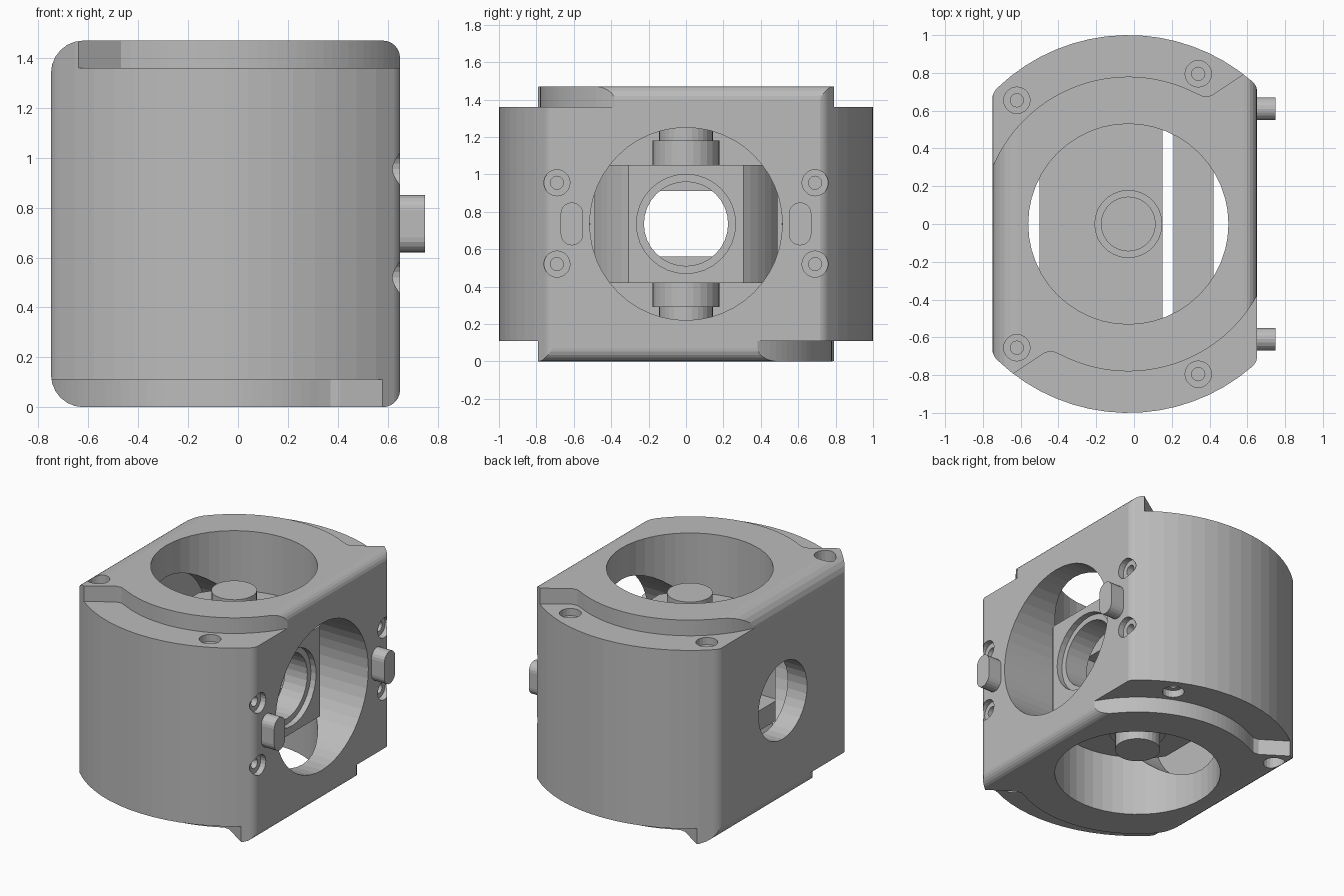
import bpy, bmesh
from math import sin, cos, pi, atan2, sqrt, radians
from mathutils import Matrix

cube = bpy.data.objects.get("Cube")
if cube:
    bpy.data.objects.remove(cube)

grey = bpy.data.materials.new("machined_grey")
grey.use_nodes = True
grey.diffuse_color = (0.5, 0.5, 0.5, 1)
grey.node_tree.nodes["Principled BSDF"].inputs["Base Color"].default_value = (0.5, 0.5, 0.5, 1)

H = 1.47          # housing height
MID = H / 2
CX = -0.03        # bore axis in x


def arc(u, v, r, a0, a1, n):
    return [(u + r * cos(a0 + (a1 - a0) * i / n), v + r * sin(a0 + (a1 - a0) * i / n))
            for i in range(n + 1)]


def circle(u, v, r, n=40):
    return arc(u, v, r, 0, 2 * pi, n)[:-1]


def rect(u0, v0, u1, v1):
    return [(u0, v0), (u1, v0), (u1, v1), (u0, v1)]


def prism(name, pts, axis, lo, hi):
    """Extrude a 2D outline along an axis."""
    place = {"x": lambda p, w: (w, p[0], p[1]),
             "y": lambda p, w: (p[0], w, p[1]),
             "z": lambda p, w: (p[0], p[1], w)}[axis]
    bm = bmesh.new()
    face = bm.faces.new([bm.verts.new(place(p, lo)) for p in pts])
    new = bmesh.ops.extrude_face_region(bm, geom=[face])["geom"]
    for v in new:
        if isinstance(v, bmesh.types.BMVert):
            v.co["xyz".index(axis)] = hi
    bmesh.ops.recalc_face_normals(bm, faces=bm.faces)
    mesh = bpy.data.meshes.new(name)
    bm.to_mesh(mesh)
    bm.free()
    mesh.materials.append(grey)
    ob = bpy.data.objects.new(name, mesh)
    bpy.context.collection.objects.link(ob)
    return ob


def combine(target, cutter, op="DIFFERENCE"):
    """Apply a boolean and discard the cutter."""
    mod = target.modifiers.new("cut", "BOOLEAN")
    mod.operation, mod.object, mod.solver = op, cutter, "EXACT"
    bpy.context.view_layer.objects.active = target
    bpy.ops.object.modifier_apply(modifier=mod.name)
    bpy.data.objects.remove(cutter)


# Housing side profile: rounded top and bottom edges
profile = []
for x, z, r, a in [(0.65, H, 0.07, 0), (-0.75, H, 0.13, pi / 2),
                   (-0.75, 0, 0.13, pi), (0.65, 0, 0.07, 1.5 * pi)]:
    u = x - r if x > 0 else x + r
    v = z - r if z > 0 else r
    profile += arc(u, v, r, a, a + pi / 2, 6)
housing = prism("housing", profile, "y", -1.2, 1.2)

# Housing plan: bowed front and back, flat sides, blended corners
right_r, left_r = 0.08, 0.10
rx, lx = 0.653 - right_r, -0.753 + left_r
ry = sqrt((1 - right_r) ** 2 - (rx - CX) ** 2)
ly = sqrt((1 - left_r) ** 2 - (lx - CX) ** 2)
ra, la = atan2(ry, rx - CX), atan2(ly, lx - CX)
half = (arc(rx, ry, right_r, 0, ra, 5) + arc(CX, 0, 1, ra, la, 16)[1:-1]
        + arc(lx, ly, left_r, la, pi, 5))
plan = half + [(x, -y) for x, y in reversed(half)]
combine(housing, prism("plan", plan, "z", -0.2, H + 0.2), "INTERSECT")

# Curved hooked steps on top and bottom, front and back
step = arc(CX, 0, 0.78, 0, radians(-117), 40)
step += [(-0.43, -0.675), (-0.47, -0.68), (-0.62, -0.78), (-0.8, -0.9),
         (-0.8, -1.3), (0.95, -1.3), (0.95, 0)]
spin_z = Matrix.Translation((CX, 0, 0)) @ Matrix.Rotation(pi, 4, "Z") @ Matrix.Translation((-CX, 0, 0))
flip_x = Matrix.Translation((0, 0, MID)) @ Matrix.Rotation(pi, 4, "X") @ Matrix.Translation((0, 0, -MID))
for turn in (Matrix(), spin_z, flip_x, flip_x @ spin_z):
    cutter = prism("step_cutter", step, "z", 1.36, 1.7)
    cutter.data.transform(turn)
    combine(housing, cutter)

# Main bores: vertical, side and small opposite opening
combine(housing, prism("bore", circle(CX, 0, 0.53, 48), "z", -0.3, H + 0.3))
combine(housing, prism("bore", circle(0, MID, 0.515, 48), "x", -0.6, 1))
combine(housing, prism("bore", circle(0, MID, 0.27, 32), "x", -1, 0))

# Counterbored screw holes, top and bottom
for x, y in [(-0.62, 0.655), (0.34, 0.795), (-0.62, -0.655), (0.34, -0.795)]:
    for r, depth in [(0.07, 0.16), (0.035, 0.24)]:
        combine(housing, prism("hole", circle(x, y, r, 20), "z", H - depth, H + 0.2))
        combine(housing, prism("hole", circle(x, y, r, 20), "z", -0.2, depth))

# Screw holes in the right face
for y in (-0.69, 0.69):
    for z in (0.52, 0.955):
        for r, depth in [(0.07, 0.04), (0.035, 0.12)]:
            combine(housing, prism("hole", circle(y, z, r, 20), "x", 0.65 - depth, 0.8))

# Oval locating pins on the right face
for side, y in [("right", -0.61), ("left", 0.61)]:
    oval = arc(y, MID + 0.055, 0.06, 0, pi, 10) + arc(y, MID - 0.055, 0.06, pi, 2 * pi, 10)
    prism(side + "_locating_pin", oval, "x", 0.6, 0.75)

# Inner carrier and cover slabs, rounded to the vertical bore
LOW, TOP = 0.42, 1.05
carrier = prism("inner_carrier", rect(-0.5, -0.7, 0.15, 0.7), "z", LOW, TOP)
cover = prism("inner_cover", rect(0.21, -0.7, 0.42, 0.7), "z", LOW, TOP)
for slab in (carrier, cover):
    combine(slab, prism("round", circle(CX, 0, 0.545, 64), "z", 0.2, 1.3), "INTERSECT")
combine(carrier, prism("window", rect(-0.3, 0.56, 0.3, 0.91), "x", -0.8, 0.5))
combine(cover, prism("opening", circle(0, MID, 0.225, 32), "x", 0, 0.8))
combine(cover, prism("counterbore", circle(0, MID, 0.265, 32), "x", 0.38, 0.8))

# Stepped pivot posts above and below the carrier
for name, sign in [("upper", 1), ("lower", -1)]:
    for part, r, reach in [("collar", 0.18, 0.445), ("pivot", 0.145, 0.565)]:
        ends = sorted((MID + sign * 0.3, MID + sign * reach))
        prism(name + "_" + part, circle(CX, 0, r, 28), "z", *ends)
